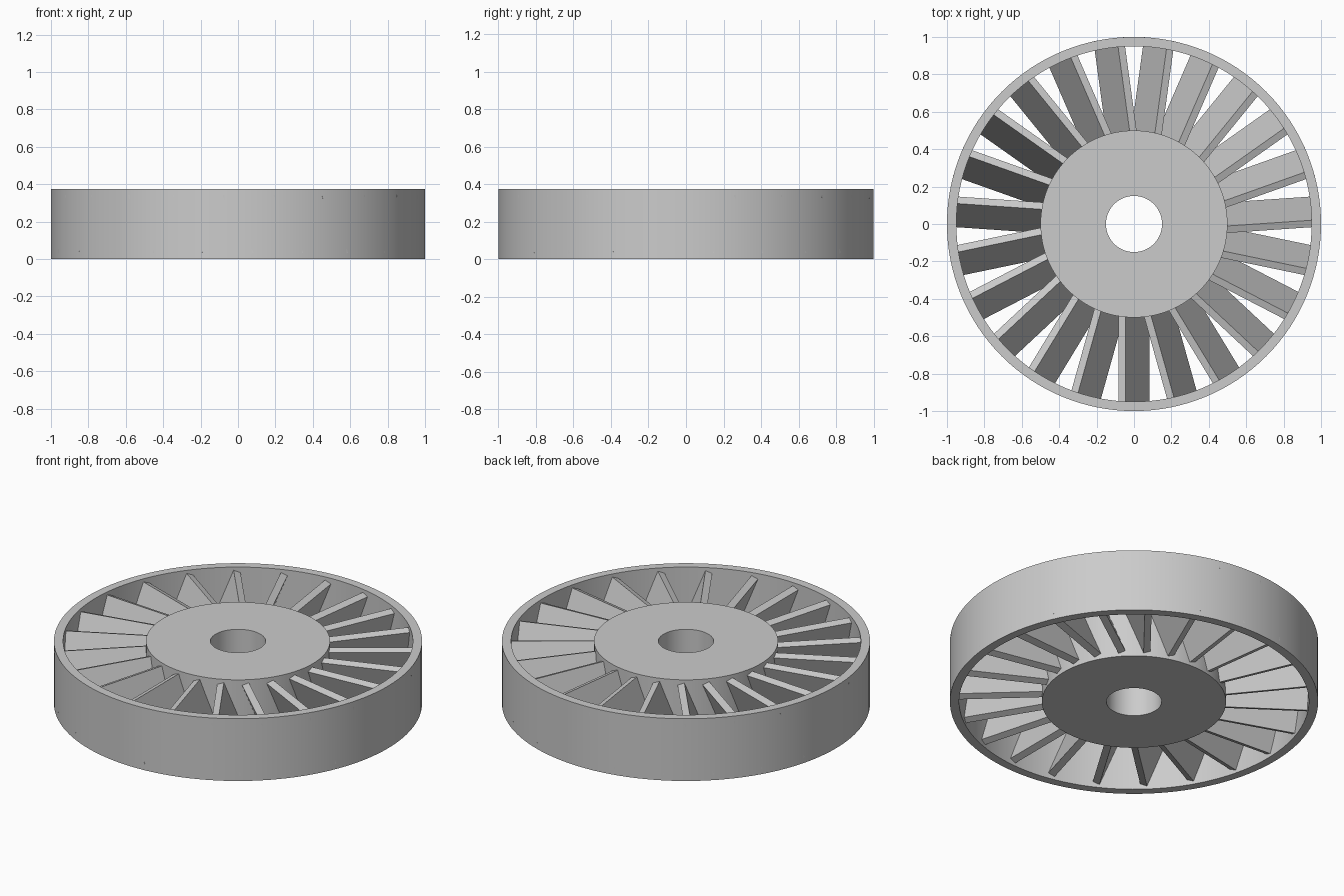
import bpy
import bmesh
import math
from mathutils import Matrix

HEIGHT = 0.373
MID = HEIGHT / 2
SEGMENTS = 128
BLADES = 23
TILT = math.radians(21.5)

if "Cube" in bpy.data.objects:
    bpy.data.objects.remove(bpy.data.objects["Cube"], do_unlink=True)

GREY = (0.6, 0.6, 0.6, 1.0)
grey = bpy.data.materials.new("plain grey")
grey.use_nodes = True
grey.diffuse_color = GREY
grey.node_tree.nodes["Principled BSDF"].inputs["Base Color"].default_value = GREY


def add_object(name, bm):
    bmesh.ops.recalc_face_normals(bm, faces=bm.faces)
    mesh = bpy.data.meshes.new(name)
    bm.to_mesh(mesh)
    bm.free()
    mesh.materials.append(grey)
    obj = bpy.data.objects.new(name, mesh)
    bpy.context.collection.objects.link(obj)
    return obj


def ring(name, inner, outer):
    """Rectangular section spun about the z axis."""
    bm = bmesh.new()
    section = [(inner, 0), (outer, 0), (outer, HEIGHT), (inner, HEIGHT)]
    verts = [bm.verts.new((r, 0, z)) for r, z in section]
    edges = [bm.edges.new((verts[i], verts[i - 1])) for i in range(len(verts))]
    bmesh.ops.spin(bm, geom=verts + edges, cent=(0, 0, 0), axis=(0, 0, 1),
                   angle=math.tau, steps=SEGMENTS, use_merge=True)
    bmesh.ops.remove_doubles(bm, verts=bm.verts, dist=0.0001)
    obj = add_object(name, bm)
    bpy.ops.object.select_all(action="DESELECT")
    bpy.context.view_layer.objects.active = obj
    obj.select_set(True)
    bpy.ops.object.shade_smooth_by_angle(angle=math.radians(30))


def blade(index):
    """Tilted flat slab running from inside the hub through the rim."""
    inner, outer = 0.45, 0.997
    thickness, depth = 0.04, 0.345
    spin = Matrix.Rotation(-math.pi / 2 + index * math.tau / BLADES, 4, "Z")
    place = Matrix.Translation(((inner + outer) / 2, 0, MID))
    lean = Matrix.Rotation(TILT, 4, "X")
    size = Matrix.Diagonal((outer - inner, thickness, depth, 1))
    bm = bmesh.new()
    bmesh.ops.create_cube(bm, size=1, matrix=spin @ place @ lean @ size)
    add_object(f"blade_{index + 1}", bm)


# Hub with its shaft hole, outer rim, and the blades between them
ring("hub", 0.15, 0.5)
ring("outer_rim", 0.95, 1.0)
for i in range(BLADES):
    blade(i)
